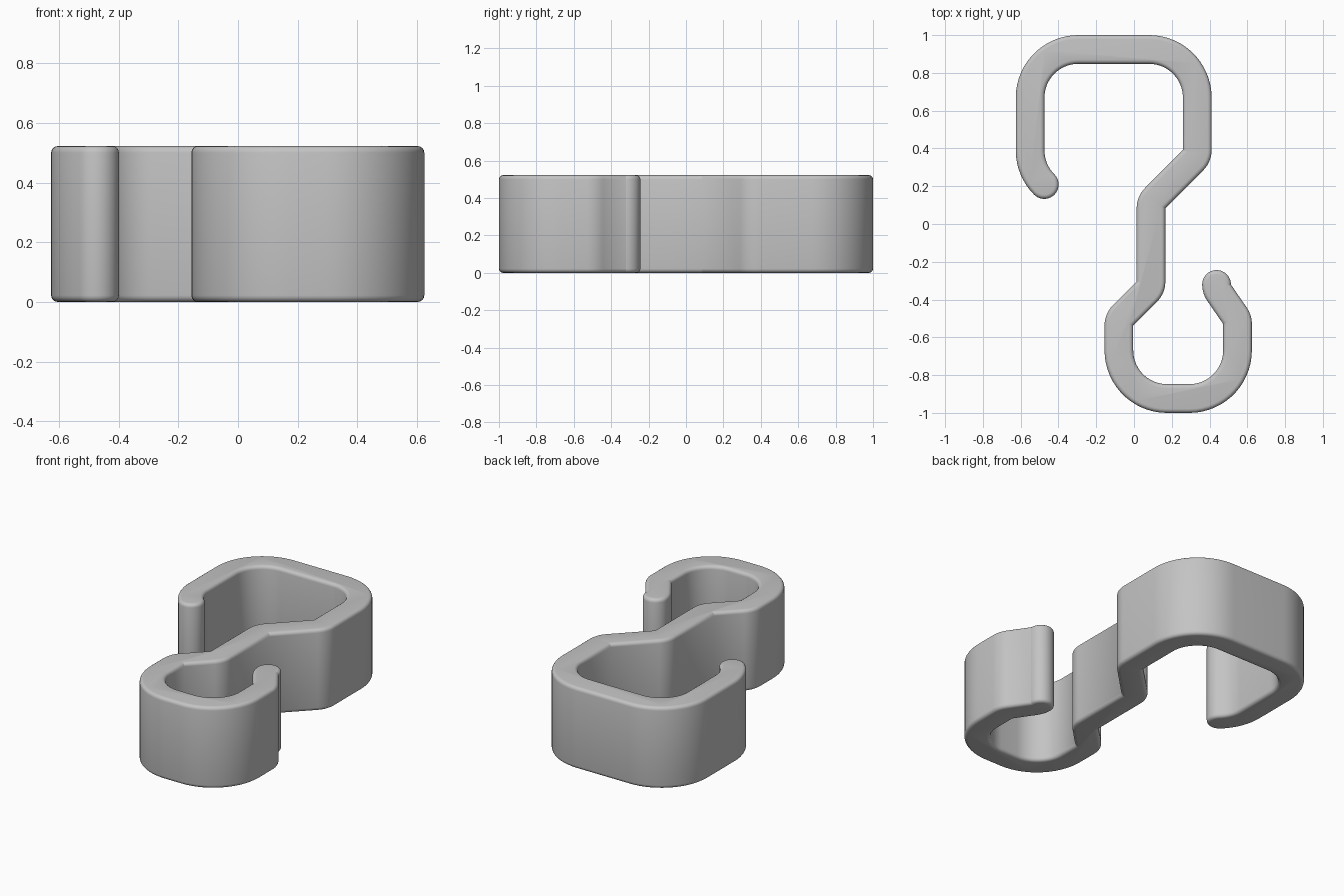
import bpy, bmesh, math
from mathutils import Vector

if "Cube" in bpy.data.objects:
    bpy.data.objects.remove(bpy.data.objects["Cube"], do_unlink=True)

HALF = 0.076     # half the strip width
HEIGHT = 0.522
ROUND = 0.022    # rim rounding
BIG = 0.255      # radius of the wide bends

# Corners of the strip's centre line: x, y, bend radius
PATH = [(-0.475, 0.209, 0), (-0.55, 0.284, BIG), (-0.55, 0.924, BIG),
        (0.335, 0.924, BIG), (0.335, 0.36, HALF), (0.09, 0.115, HALF),
        (0.09, -0.336, HALF), (-0.08, -0.506, HALF), (-0.08, -0.924, BIG),
        (0.548, -0.924, BIG), (0.548, -0.506, HALF), (0.437, -0.344, HALF),
        (0.437, -0.32, 0)]


def centre_line():
    """Points and unit left normals along the path, with round bends."""
    pts = [Vector(p[:2]) for p in PATH]
    dirs = [(b - a).normalized() for a, b in zip(pts, pts[1:])]
    left = lambda d: Vector((-d.y, d.x))
    out = [(pts[0], left(dirs[0]))]
    for i in range(1, len(pts) - 1):
        a, b, r = dirs[i - 1], dirs[i], PATH[i][2]
        turn = math.atan2(a.x * b.y - a.y * b.x, a.dot(b))
        side = math.copysign(1, turn)
        start = pts[i] - a * r * math.tan(abs(turn) / 2)
        hub = start + left(a) * r * side
        steps = max(6, round(abs(turn) / math.radians(6)))
        for k in range(steps + 1):
            t = math.atan2(a.y, a.x) + turn * k / steps
            n = Vector((-math.sin(t), math.cos(t)))
            out.append((hub - n * r * side, n))
    out.append((pts[-1], left(dirs[-1])))
    return out


def cap(point, normal, half, steps=20):
    """Inner points of a half circle, turning clockwise from the normal."""
    start = math.atan2(normal.y, normal.x)
    angles = [start - math.pi * k / steps for k in range(1, steps)]
    return [point + Vector((math.cos(t), math.sin(t))) * half for t in angles]


def outline(line, half):
    ring = [p + n * half for p, n in line]
    ring += cap(*line[-1], half)
    ring += [p - n * half for p, n in reversed(line)]
    ring += cap(line[0][0], -line[0][1], half)
    return ring


# Stack of outlines: rounded bottom rim, straight wall, rounded top rim
levels = []
for k in range(5):
    t = math.pi / 2 * k / 4
    levels.append((ROUND * (1 - math.sin(t)), ROUND * (1 - math.cos(t))))
levels += [(inset, HEIGHT - z) for inset, z in reversed(levels)]

line = centre_line()
bm = bmesh.new()
rings = [[bm.verts.new((p.x, p.y, z)) for p in outline(line, HALF - inset)]
         for inset, z in levels]
for low, high in zip(rings, rings[1:]):
    for i in range(len(low)):
        bm.faces.new((low[i - 1], low[i], high[i], high[i - 1]))
bm.faces.new(rings[0])
bm.faces.new(rings[-1])
bmesh.ops.remove_doubles(bm, verts=bm.verts, dist=0.0004)
bmesh.ops.recalc_face_normals(bm, faces=bm.faces)

mesh = bpy.data.meshes.new("s_hook")
bm.to_mesh(mesh)
bm.free()
hook = bpy.data.objects.new("s_hook", mesh)
bpy.context.collection.objects.link(hook)

# Plain grey plastic
GREY = (0.55, 0.55, 0.55, 1)
mat = bpy.data.materials.new("grey_plastic")
mat.use_nodes = True
mat.diffuse_color = GREY
mat.node_tree.nodes["Principled BSDF"].inputs["Base Color"].default_value = GREY
mesh.materials.append(mat)

bpy.context.view_layer.objects.active = hook
hook.select_set(True)
bpy.ops.object.shade_smooth_by_angle(angle=math.radians(30))
